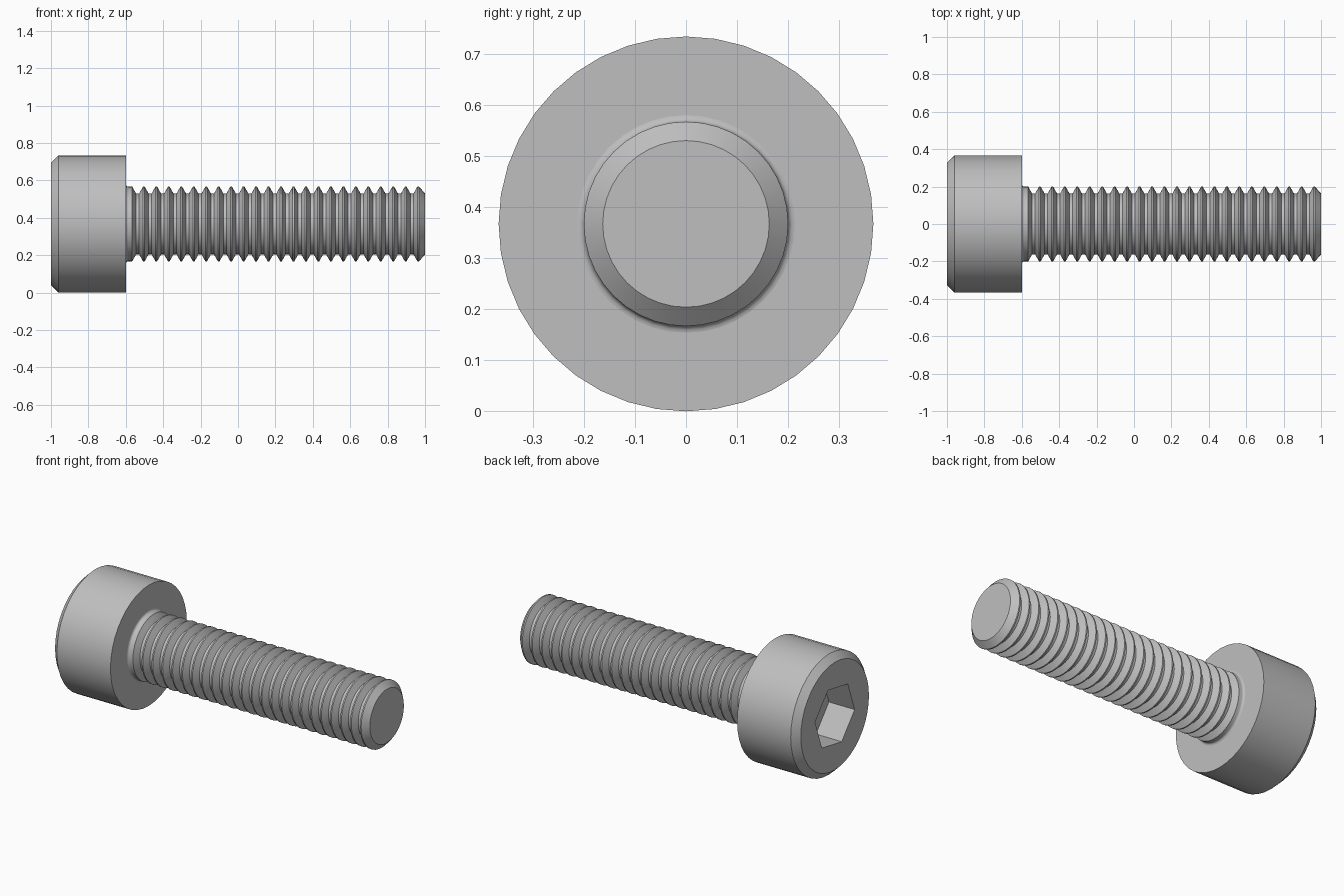
import bpy, bmesh
from math import sin, cos, pi, radians

if "Cube" in bpy.data.objects:
    bpy.data.objects.remove(bpy.data.objects["Cube"], do_unlink=True)

HEAD_R = 0.3667       # head radius, also the height of the axis
SHANK_R, ROOT_R = 0.2, 0.163
SIDES = 40
PITCH = 0.2 / 3
UNDERSIDE = -0.6      # x of the head's underside

steel = bpy.data.materials.new("steel_grey")
steel.use_nodes = True
steel.diffuse_color = (0.52, 0.52, 0.52, 1)
steel.node_tree.nodes["Principled BSDF"].inputs["Base Color"].default_value = steel.diffuse_color


def lathe(name, profile, sides=SIDES, turn=0.0):
    """Revolve (x, radius) points about the screw axis and cap both ends."""
    bm = bmesh.new()
    angles = [turn + 2 * pi * k / sides for k in range(sides)]
    rings = [[bm.verts.new((x, r * cos(a), r * sin(a))) for a in angles]
             for x, r in profile]
    for a, b in zip(rings, rings[1:]):
        for k in range(sides):
            n = (k + 1) % sides
            bm.faces.new((a[k], a[n], b[n], b[k]))
    bm.faces.new(rings[0])
    bm.faces.new(rings[-1])
    bmesh.ops.recalc_face_normals(bm, faces=bm.faces)
    mesh = bpy.data.meshes.new(name)
    bm.to_mesh(mesh)
    bm.free()
    obj = bpy.data.objects.new(name, mesh)
    obj.location.z = HEAD_R
    mesh.materials.append(steel)
    bpy.context.collection.objects.link(obj)
    return obj


def activate(obj):
    bpy.ops.object.select_all(action='DESELECT')
    obj.select_set(True)
    bpy.context.view_layer.objects.active = obj


# Cylindrical head with a chamfered outer rim
chamfer = 0.04
head = lathe("head", [(-1, HEAD_R - chamfer), (-1 + chamfer, HEAD_R), (UNDERSIDE, HEAD_R)])

# Hexagonal key socket
cutter = lathe("socket_cutter", [(-1.1, 0.1925), (-0.827, 0.1925)], 6, radians(10))
cutter.hide_render = True
cut = head.modifiers.new("socket", 'BOOLEAN')
cut.operation = 'DIFFERENCE'
cut.solver = 'EXACT'
cut.object = cutter
activate(head)
bpy.ops.object.modifier_apply(modifier=cut.name)
bpy.data.objects.remove(cutter, do_unlink=True)

# Threaded shank: fillet under the head, plain collar, thread ridges, chamfered tip
fillet = 0.013
profile = [(UNDERSIDE - 0.02, SHANK_R + fillet)]
for i in range(5):
    a = i / 4 * pi / 2
    profile.append((UNDERSIDE + fillet * (1 - cos(a)), SHANK_R + fillet * (1 - sin(a))))

crest, flank = PITCH / 16, PITCH * 5 / 16      # half crest width, flank length
first, count = -0.57, 24
for i in range(count):
    x = first + i * PITCH
    if i:
        profile += [(x - crest - flank, ROOT_R), (x - crest, SHANK_R)]
    profile.append((x + crest, SHANK_R))
    if i < count - 1:
        profile.append((x + crest + flank, ROOT_R))
profile.append((1, ROOT_R))
shank = lathe("threaded_shank", profile)

for part in (head, shank):
    activate(part)
    bpy.ops.object.shade_smooth_by_angle(angle=radians(30))
